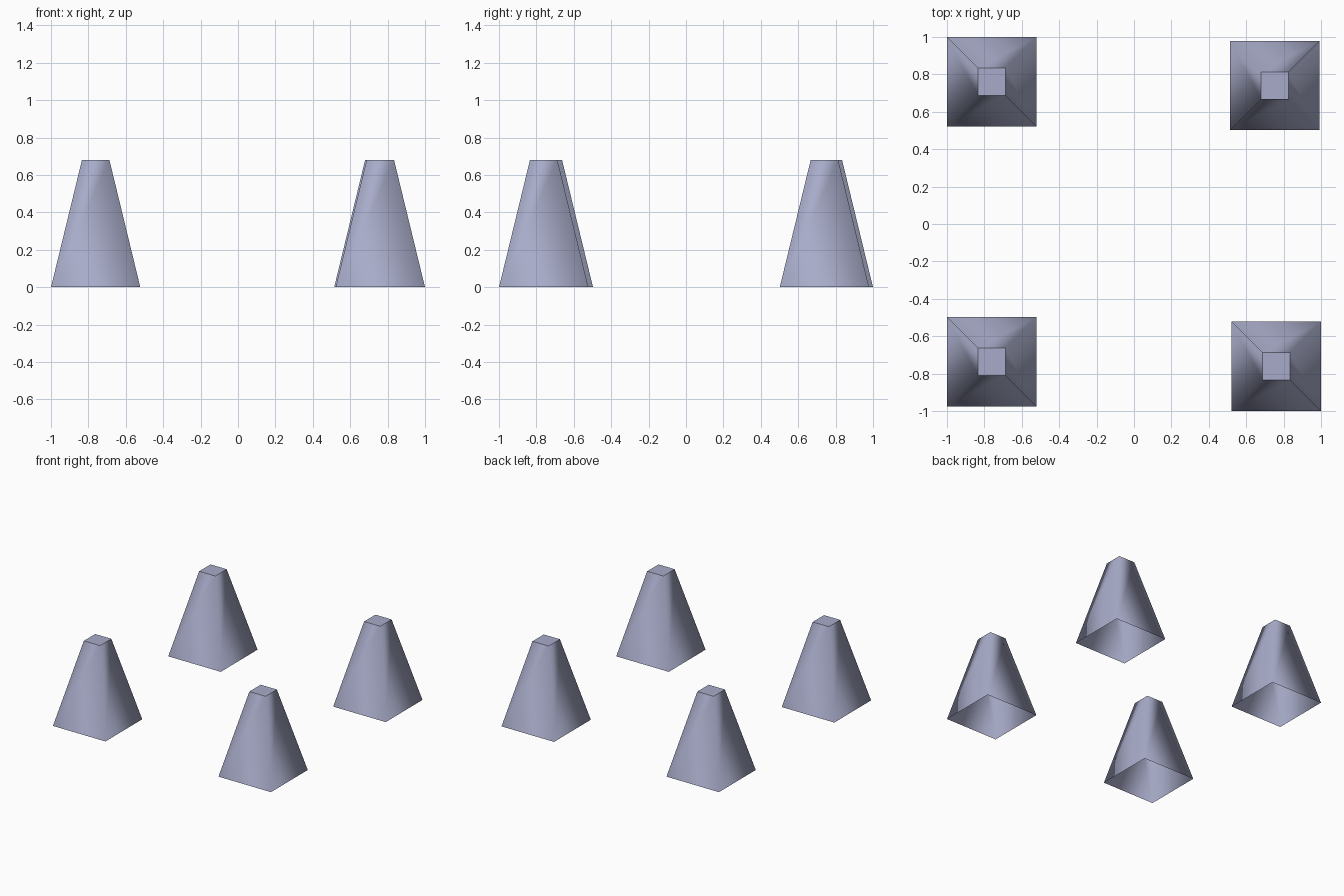
import bpy, bmesh

if "Cube" in bpy.data.objects:
    bpy.data.objects.remove(bpy.data.objects["Cube"])

BASE, TOP, HEIGHT = 0.4775 / 2, 0.147 / 2, 0.68

mat = bpy.data.materials.new("lavender grey")
mat.diffuse_color = (0.39, 0.41, 0.58, 1.0)
mat.use_nodes = True
mat.node_tree.nodes["Principled BSDF"].inputs["Base Color"].default_value = mat.diffuse_color


def tapered_foot(name, x, y):
    """Square tapered foot, open underneath, with a flat top cap."""
    bm = bmesh.new()
    corners = ((-1, -1), (1, -1), (1, 1), (-1, 1))
    low = [bm.verts.new((sx * BASE, sy * BASE, 0)) for sx, sy in corners]
    high = [bm.verts.new((sx * TOP, sy * TOP, HEIGHT)) for sx, sy in corners]
    for i in range(4):
        j = (i + 1) % 4
        bm.faces.new((low[i], low[j], high[j], high[i])).smooth = True
    cap = bm.faces.new(high)
    # Sides are smooth around the corners, cap rim stays crisp
    for e in cap.edges:
        e.smooth = False
    mesh = bpy.data.meshes.new(name)
    bm.to_mesh(mesh)
    bm.free()
    mesh.materials.append(mat)
    obj = bpy.data.objects.new(name, mesh)
    obj.location = (x, y, 0)
    bpy.context.collection.objects.link(obj)


# Four feet, slightly uneven placement
tapered_foot("foot_back_left", -0.761, 0.761)
tapered_foot("foot_back_right", 0.753, 0.740)
tapered_foot("foot_front_left", -0.761, -0.736)
tapered_foot("foot_front_right", 0.761, -0.761)
